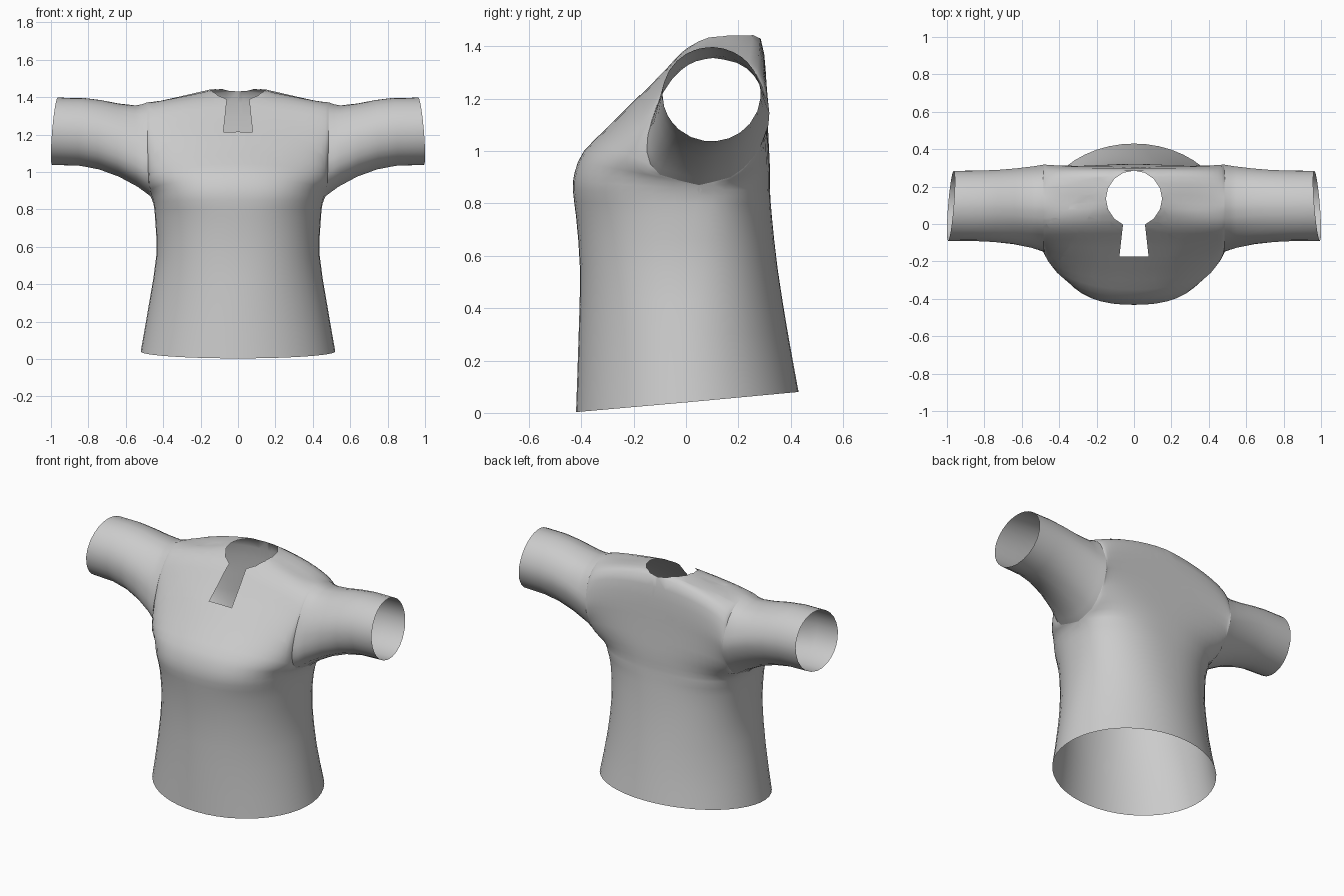
import bpy, bmesh
from math import sin, cos, pi, atan2
from mathutils import Vector

cube = bpy.data.objects.get("Cube")
if cube:
    bpy.data.objects.remove(cube)

fabric = bpy.data.materials.new("grey_fabric")
fabric.use_nodes = True
GREY = (0.6, 0.6, 0.6, 1)
fabric.diffuse_color = GREY
fabric.node_tree.nodes["Principled BSDF"].inputs["Base Color"].default_value = GREY

COLUMNS = 24
STEPS = 2
UNDERARM = 5   # row of the panels where the side seam ends

# Panel rows, hem to shoulder: half width, centre y, centre z, side y, side z, roundness
FRONT = [
    (.52, -.42, .003, 0, .04, 2), (.475, -.41, .3, 0, .3, 2),
    (.437, -.405, .55, .01, .55, 2.2), (.443, -.42, .75, .03, .75, 2.3),
    (.452, -.432, .85, .05, .83, 2.5), (.468, -.425, .92, .05, .87, 2.5),
    (.475, -.39, 1, -.1, .91, 2.2), (.48, -.3, 1.09, -.15, 1, 2),
    (.483, -.18, 1.21, -.13, 1.12, 1.9), (.485, -.08, 1.31, -.09, 1.22, 1.8),
    (.485, -.02, 1.375, -.03, 1.31, 1.6), (.485, .05, 1.43, .03, 1.355, 1.2),
    (.485, .13, 1.49, .1, 1.372, .8)]
BACK = [
    (.52, .43, .08, 0, .04, 2), (.475, .39, .3, 0, .3, 2),
    (.437, .35, .55, .01, .55, 2.2), (.443, .328, .75, .03, .75, 2.3),
    (.452, .322, .83, .05, .83, 2.5), (.468, .32, .87, .05, .87, 2.5),
    (.47, .32, .95, .17, .9, 2.5), (.475, .315, 1.05, .26, .98, 3),
    (.475, .31, 1.17, .315, 1.1, 2), (.48, .305, 1.3, .31, 1.19, 2),
    (.485, .285, 1.43, .27, 1.29, 1.6), (.485, .22, 1.46, .2, 1.35, 1.2),
    (.485, .13, 1.49, .1, 1.372, .8)]


def smooth_rows(rows):
    """Catmull-Rom refinement, which still passes through every given row."""
    out = []
    last = len(rows) - 1
    for i in range(last):
        a, b, c, d = (rows[max(0, min(last, i + k))] for k in (-1, 0, 1, 2))
        for s in range(STEPS):
            t = s / STEPS
            out.append([q + t / 2 * (r - p + t * (2 * p - 5 * q + 4 * r - e
                        + t * (3 * (q - r) + e - p)))
                        for p, q, r, e in zip(a, b, c, d)])
    return out + [rows[-1]]


def panel_grid(rows):
    grid = []
    for w, yc, zc, ye, ze, p in rows:
        line = []
        for i in range(COLUMNS + 1):
            u = sin(pi * (i / COLUMNS - 0.5))
            f = max(0, 1 - abs(u) ** p) ** (1 / p)
            line.append(Vector((w * u, ye + (yc - ye) * f, ze + (zc - ze) * f)))
        grid.append(line)
    return grid


def add_grid(bm, grid, closed=False):
    verts = [[bm.verts.new(p) for p in line] for line in grid]
    for lo, hi in zip(verts, verts[1:]):
        n = len(lo)
        for i in range(n if closed else n - 1):
            j = (i + 1) % n
            bm.faces.new((lo[i], lo[j], hi[j], hi[i]))


def cut_hole(bm, outline):
    """Cut a convex counter-clockwise outline down through the upper cloth."""
    inside = [f for f in bm.faces if f.calc_center_median().z > 1.1]
    for a, b in zip(outline, outline[1:] + outline[:1]):
        normal = Vector((b[1] - a[1], a[0] - b[0], 0)).normalized()
        point = Vector((a[0], a[1], 0))
        geom = set(inside)
        for f in inside:
            geom.update(f.edges)
            geom.update(f.verts)
        res = bmesh.ops.bisect_plane(bm, geom=list(geom), dist=1e-5,
                                     plane_co=point, plane_no=normal)
        faces = {g for g in res["geom"] if isinstance(g, bmesh.types.BMFace)}
        inside = [f for f in faces
                  if (f.calc_center_median() - point).dot(normal) < 0]
    bmesh.ops.delete(bm, geom=inside, context='FACES')


def finish(bm, name):
    bmesh.ops.remove_doubles(bm, verts=bm.verts, dist=1e-4)
    bmesh.ops.recalc_face_normals(bm, faces=bm.faces)
    mesh = bpy.data.meshes.new(name)
    bm.to_mesh(mesh)
    bm.free()
    mesh.materials.append(fabric)
    mesh.shade_smooth()
    obj = bpy.data.objects.new(name, mesh)
    bpy.context.collection.objects.link(obj)


# Body: front and back panels joined at the side seams and shoulders
front = panel_grid(smooth_rows(FRONT))
back = panel_grid(smooth_rows(BACK))
bm = bmesh.new()
add_grid(bm, front)
add_grid(bm, back)
bmesh.ops.remove_doubles(bm, verts=bm.verts, dist=1e-4)

# Keyhole neckline: round opening and flared front slot
cut_hole(bm, [(.15 * cos(k * pi / 8), .135 + .15 * sin(k * pi / 8)) for k in range(16)])
cut_hole(bm, [(-.078, -.175), (.078, -.175), (.062, -.03), (.055, .02),
              (-.055, .02), (-.062, -.03)])
finish(bm, "shirt_body")

# Sleeves: lofted from each armhole to a tilted cuff
start = UNDERARM * STEPS
armhole = [line[-1] for line in front[start:]] + [line[-1] for line in back[-2:start:-1]]
# Each ring: share of the way along, share of the cuff shape, dip on top
RINGS = [(0, 0, 0), (.06, .14, .014), (.13, .3, .024), (.32, .62, .022),
         (.52, .85, .009), (.72, .97, 0), (1, 1, 0)]
for side, name in ((1, "left_sleeve"), (-1, "right_sleeve")):
    rings = []
    for along, blend, dip in RINGS:
        ring = []
        for p in armhole:
            a = atan2(p.z - 1.12, p.y - .085)
            cuff = Vector((.979 - .015 * (sin(a) + cos(a)),
                           .0975 + .1875 * cos(a), 1.217 + .18 * sin(a)))
            q = p.lerp(cuff, blend)
            q.x = side * (p.x + (cuff.x - p.x) * along)
            q.z -= dip * max(0, sin(a))
            ring.append(q)
        rings.append(ring)
    bm = bmesh.new()
    add_grid(bm, rings, closed=True)
    finish(bm, name)
